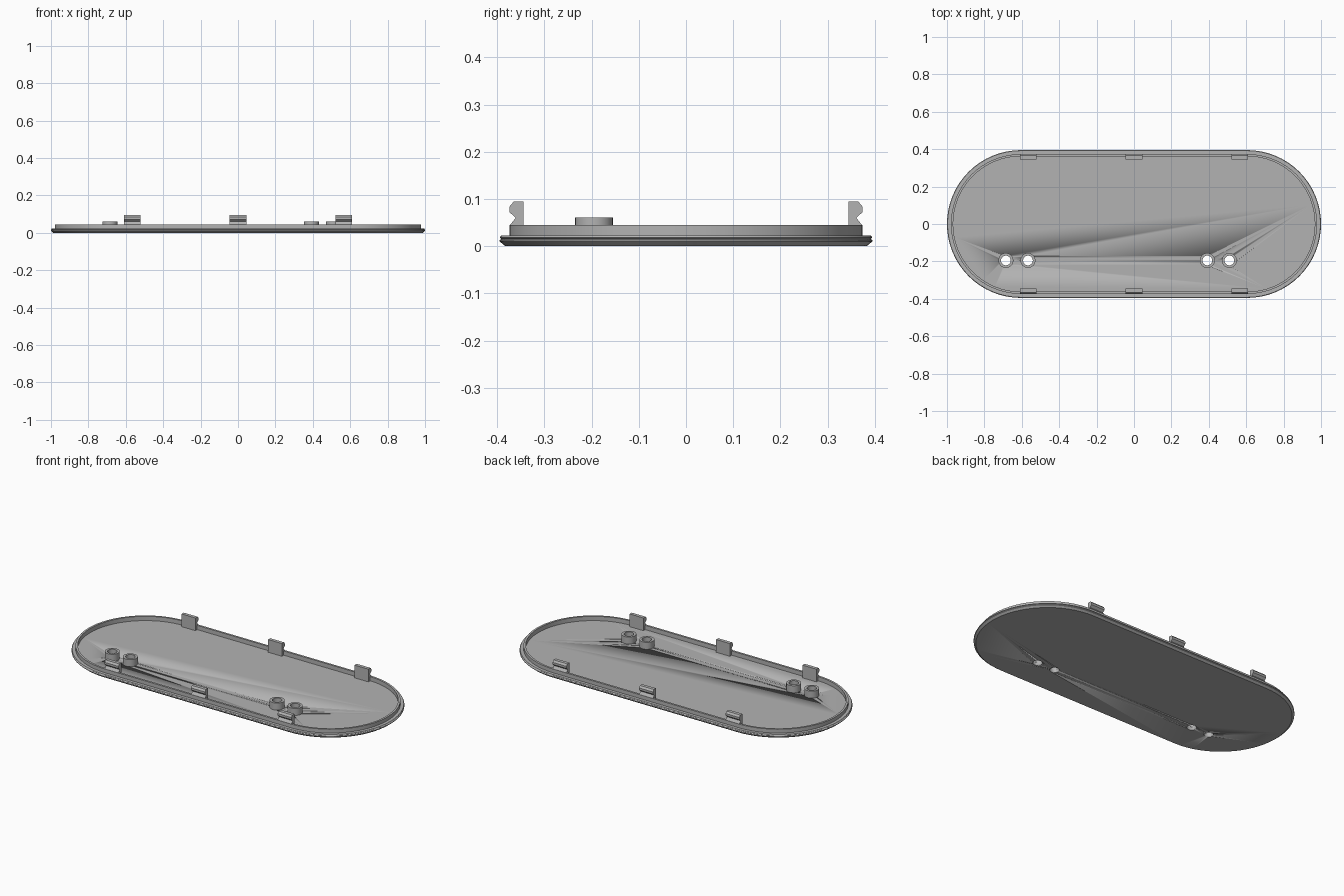
import bpy, bmesh, math

cube = bpy.data.objects.get("Cube")
if cube:
    bpy.data.objects.remove(cube, do_unlink=True)

grey = bpy.data.materials.new("mid_grey")
grey.use_nodes = True
grey.diffuse_color = (0.45, 0.45, 0.45, 1)
grey.node_tree.nodes["Principled BSDF"].inputs["Base Color"].default_value = grey.diffuse_color

HALF_STRAIGHT = 0.605
FLOOR = 0.02
HOLE_R = 0.026


def finish(bm, name, smooth=False):
    bmesh.ops.recalc_face_normals(bm, faces=bm.faces)
    mesh = bpy.data.meshes.new(name)
    bm.to_mesh(mesh)
    bm.free()
    mesh.materials.append(grey)
    obj = bpy.data.objects.new(name, mesh)
    bpy.context.collection.objects.link(obj)
    if smooth:
        select(obj)
        bpy.ops.object.shade_smooth_by_angle(angle=math.radians(25))
    return obj


def select(obj):
    bpy.ops.object.select_all(action="DESELECT")
    obj.select_set(True)
    bpy.context.view_layer.objects.active = obj


def loft(profile, name, half=0, steps=32, centre=(0, 0), closed=False):
    """Sweep (radius, z) points round a stadium, or a circle when half is 0."""
    bm = bmesh.new()
    rings = []
    for r, z in profile:
        ring = []
        for side in (1, -1):
            for i in range(steps + (1 if half else 0)):
                a = -math.pi / 2 + math.pi * i / steps
                x = side * (half + r * math.cos(a))
                y = side * r * math.sin(a)
                ring.append(bm.verts.new((centre[0] + x, centre[1] + y, z)))
        rings.append(ring)
    pairs = list(zip(rings, rings[1:]))
    if closed:
        pairs.append((rings[-1], rings[0]))
    for a, b in pairs:
        for i in range(len(a)):
            j = (i + 1) % len(a)
            bm.faces.new((a[i], a[j], b[j], b[i]))
    if not closed:
        bm.faces.new(rings[0])
        bm.faces.new(rings[-1])
    return finish(bm, name, smooth=True)


# Base plate with grooved edge and raised inner rim
plate = loft([(0.383, 0), (0.395, 0.010), (0.395, 0.013), (0.391, 0.015),
              (0.395, 0.018), (0.392, 0.023), (0.374, 0.023), (0.374, 0.045),
              (0.362, 0.045), (0.362, FLOOR)], "base_plate", HALF_STRAIGHT)

# Hollow posts and the holes under them
for n, x in enumerate((-0.685, -0.567, 0.392, 0.51)):
    at = (x, -0.195)
    cutter = loft([(HOLE_R, -0.05), (HOLE_R, 0.1)], "hole_cutter", steps=16, centre=at)
    cutter.hide_render = True
    mod = plate.modifiers.new("hole", "BOOLEAN")
    mod.operation = "DIFFERENCE"
    mod.solver = "EXACT"
    mod.object = cutter
    select(plate)
    bpy.ops.object.modifier_apply(modifier=mod.name)
    bpy.data.objects.remove(cutter, do_unlink=True)
    loft([(0.04, FLOOR), (0.04, 0.061), (HOLE_R, 0.061), (HOLE_R, FLOOR)],
         f"post_{n + 1}", steps=16, centre=at, closed=True)

# Snap clips along both long sides
clip_profile = [(0.345, FLOOR), (0.362, FLOOR), (0.362, 0.045), (0.373, 0.045),
                (0.361, 0.060), (0.374, 0.072), (0.374, 0.084), (0.365, 0.095),
                (0.345, 0.095)]
for side, label in ((-1, "front"), (1, "back")):
    for x, place in ((-0.565, "right"), (0, "middle"), (0.565, "left")):
        bm = bmesh.new()
        face = bm.faces.new([bm.verts.new((x - 0.045, side * y, z)) for y, z in clip_profile])
        ext = bmesh.ops.extrude_face_region(bm, geom=[face])
        verts = [v for v in ext["geom"] if isinstance(v, bmesh.types.BMVert)]
        bmesh.ops.translate(bm, vec=(0.09, 0, 0), verts=verts)
        finish(bm, f"{label}_{place}_clip")
